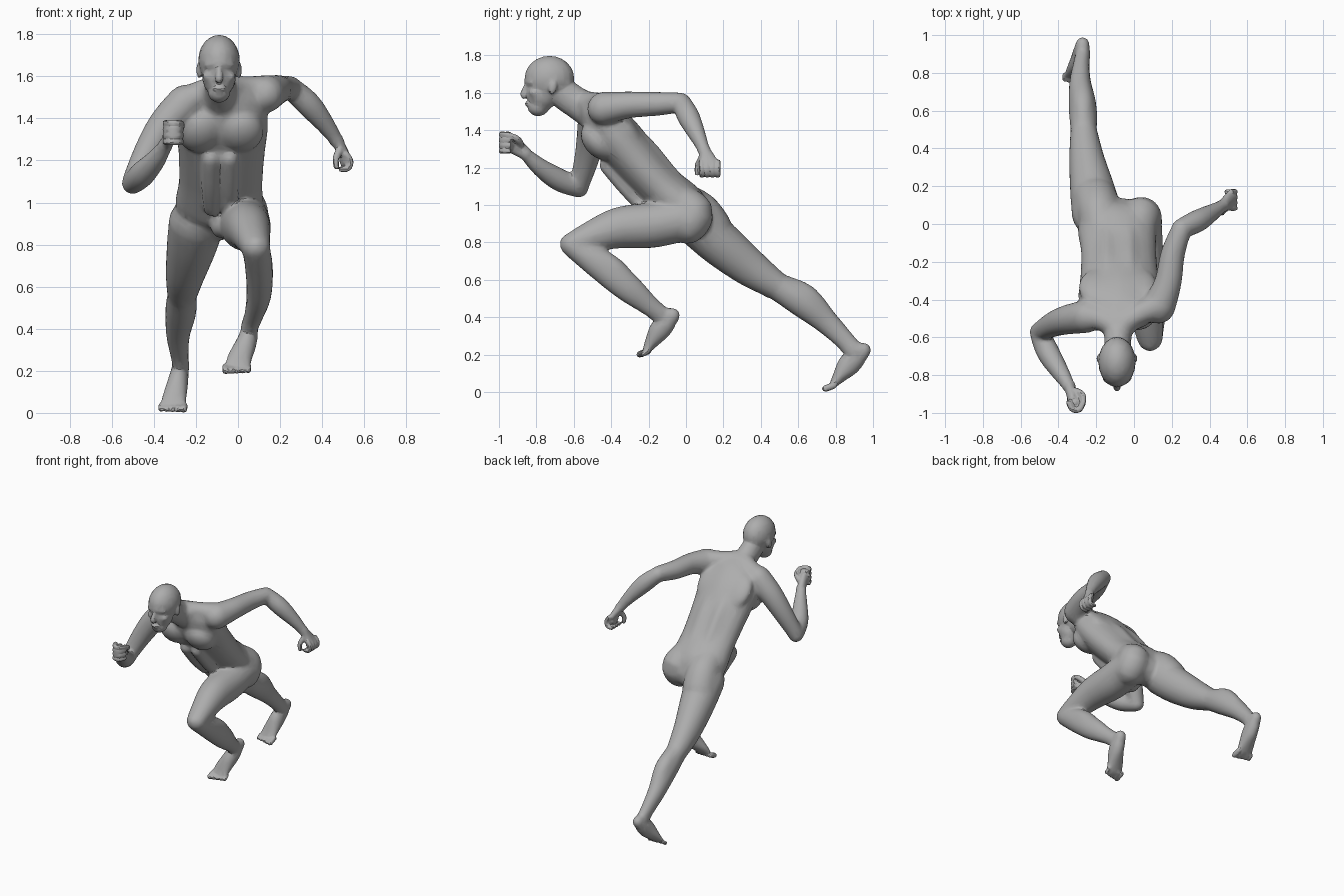
import bpy, bmesh, math
from mathutils import Vector, Matrix

bm = bmesh.new()
SIDES = 20


def spline(p, n=4):
    """Smoothly interpolate a list of equal-length tuples."""
    out = []
    for i in range(len(p) - 1):
        a, b, c, d = p[max(i - 1, 0)], p[i], p[i + 1], p[min(i + 2, len(p) - 1)]
        for k in range(n):
            t = k / n
            out.append([0.5 * (2 * q + (r - o) * t + (2 * o - 5 * q + 4 * r - s) * t * t
                        + (3 * q - o - 3 * r + s) * t ** 3) for o, q, r, s in zip(a, b, c, d)])
    return out + [list(p[-1])]


def limb(sections, hint=(1, 0, 0)):
    """Loft ellipses (x, y, z, width radius[, depth radius]) along a path, with domed ends."""
    secs = spline([s if len(s) == 5 else (*s, s[3]) for s in sections])
    pts = [Vector(s[:3]) for s in secs]
    frames = []
    for i, s in enumerate(secs):
        t = (pts[min(i + 1, len(pts) - 1)] - pts[max(i - 1, 0)]).normalized()
        frames.append((pts[i], t, s[3], s[4]))

    def dome(f, sign):
        p, t, a, b = f
        r = min(a, b)
        return [(p + t * sign * r * math.sin(w), t, a * math.cos(w), b * math.cos(w)) for w in (0.5, 1.0, 1.4)]
    frames = dome(frames[0], -1)[::-1] + frames + dome(frames[-1], 1)
    rings = []
    for p, t, a, b in frames:
        u = Vector(hint)
        u = (u - t * u.dot(t)).normalized()
        v = t.cross(u)
        angles = [2 * math.pi * k / SIDES for k in range(SIDES)]
        rings.append([bm.verts.new(p + u * a * math.cos(w) + v * b * math.sin(w)) for w in angles])
    for r, s in zip(rings, rings[1:]):
        for k in range(SIDES):
            j = (k + 1) % SIDES
            bm.faces.new((r[k], r[j], s[j], s[k]))
    bm.faces.new(rings[0][::-1])
    bm.faces.new(rings[-1])


def blob(center, radii, tilt=0.0):
    """Ellipsoid, tilted about the x axis."""
    m = Matrix.Translation(center) @ Matrix.Rotation(tilt, 4, 'X') @ Matrix.Diagonal((*radii, 1))
    bmesh.ops.create_uvsphere(bm, u_segments=20, v_segments=12, radius=1, matrix=m)


# torso, leaning forward
limb([(-0.095, 0.03, 0.93, .185, .11), (-0.09, -0.02, 0.99, .21, .132), (-0.082, -0.14, 1.10, .20, .124),
      (-0.078, -0.27, 1.24, .207, .132), (-0.075, -0.39, 1.38, .22, .134), (-0.07, -0.465, 1.475, .195, .108),
      (-0.08, -0.52, 1.535, .115, .07)])
for s in (-1, 1):
    x = -0.085
    blob((x + s * .10, -0.468, 1.338), (.108, .078, .115), 0.72)         # chest muscle
    blob((x + s * .11, -0.335, 1.425), (.10, .05, .13), 0.75)            # shoulder blade
    limb([(x + s * .055, 0.0, 1.06, .05), (x + s * .055, -0.10, 1.17, .052),
          (x + s * .055, -0.22, 1.31, .055), (x + s * .05, -0.36, 1.44, .05)])  # back muscle beside the spine
    limb([(x + s * .045, -0.42, 1.21, .045), (x + s * .045, -0.30, 1.07, .045),
          (x + s * .04, -0.20, 0.97, .04)])                              # belly
# buttocks and groin
limb([(0.01, -0.05, 1.02, .10), (0.035, 0.04, 0.96, .108), (0.04, 0.01, 0.90, .11)])
limb([(-0.17, -0.05, 1.03, .10), (-0.185, 0.06, 0.965, .115), (-0.205, 0.13, 0.87, .12)])
blob((-0.085, -0.12, 0.90), (.05, .07, .07))
# trapezius to each shoulder
limb([(-0.06, -0.53, 1.55, .06), (0.04, -0.47, 1.54, .062), (0.14, -0.43, 1.53, .078)], hint=(0, 1, 0))
limb([(-0.10, -0.54, 1.55, .06), (-0.18, -0.50, 1.515, .065), (-0.27, -0.49, 1.465, .08)], hint=(0, 1, 0))
# neck
limb([(-0.08, -0.50, 1.49, .09, .09), (-0.085, -0.59, 1.55, .073, .085), (-0.09, -0.70, 1.625, .07, .08)])

# head: skull, face, jaw
HX = -0.09
blob((HX, -0.73, 1.675), (.099, .133, .122))
blob((HX, -0.77, 1.60), (.08, .085, .10))
blob((HX, -0.79, 1.525), (.053, .058, .05))
# brow, nose, lips
limb([(HX - .055, -0.825, 1.655, .016), (HX, -0.85, 1.66, .016), (HX + .055, -0.825, 1.655, .016)], hint=(0, 0, 1))
limb([(HX, -0.85, 1.645, .012), (HX, -0.868, 1.60, .017), (HX, -0.865, 1.585, .019)])
blob((HX, -0.842, 1.54), (.032, .02, .014))
for s in (-1, 1):
    blob((HX + s * .05, -0.81, 1.60), (.028, .03, .022))             # cheekbone
    blob((HX + s * .094, -0.712, 1.63), (.014, .022, .04), -0.2)     # ear

# trailing arm
limb([(0.13, -0.44, 1.515, .09), (0.18, -0.31, 1.535, .073), (0.205, -0.16, 1.54, .065),
      (0.25, -0.03, 1.548, .055)], hint=(0, 0, 1))
limb([(0.248, -0.025, 1.548, .053), (0.335, 0.015, 1.468, .061), (0.42, 0.065, 1.365, .045),
      (0.475, 0.10, 1.285, .032)], hint=(0, 1, 0))
limb([(0.475, 0.10, 1.285, .034, .028), (0.508, 0.125, 1.22, .05, .026)], hint=(0, 1, 0))
blob((0.508, 0.125, 1.20), (.026, .045, .03))
for i in range(4):
    y = 0.084 + 0.029 * i
    limb([(0.515, y, 1.23, .015), (0.536, y, 1.195, .014), (0.523, y, 1.162, .014), (0.49, y, 1.158, .013)],
         hint=(0, 1, 0))
limb([(0.485, 0.085, 1.25, .02), (0.465, 0.062, 1.21, .016), (0.468, 0.06, 1.17, .014)], hint=(0, 1, 0))

# leading arm
limb([(-0.25, -0.49, 1.475, .088), (-0.345, -0.505, 1.375, .08), (-0.425, -0.53, 1.25, .068),
      (-0.50, -0.572, 1.10, .053)], hint=(0, 1, 0))
limb([(-0.502, -0.572, 1.09, .053), (-0.455, -0.68, 1.135, .062), (-0.39, -0.785, 1.205, .049),
      (-0.34, -0.865, 1.28, .033)], hint=(0, 0, 1))
limb([(-0.34, -0.865, 1.28, .036, .028), (-0.322, -0.935, 1.33, .05, .028)], hint=(0, 0, 1))
blob((-0.308, -0.945, 1.333), (.035, .03, .05))
for i in range(4):
    z = 1.378 - 0.03 * i
    limb([(-0.345, -0.945, z, .015), (-0.325, -0.982, z, .015), (-0.288, -0.982, z, .015),
          (-0.268, -0.945, z, .013)], hint=(0, 0, 1))
limb([(-0.31, -0.885, 1.325, .02), (-0.272, -0.905, 1.355, .017), (-0.268, -0.95, 1.375, .014)], hint=(0, 0, 1))

# leading leg
limb([(0.03, -0.02, 0.92, .12, .115), (0.035, -0.18, 0.892, .121, .122), (0.05, -0.36, 0.877, .106, .111),
      (0.072, -0.52, 0.825, .083, .082), (0.085, -0.61, 0.79, .069, .063)])
limb([(0.085, -0.612, 0.785, .066, .062), (0.10, -0.47, 0.69, .067, .083), (0.10, -0.32, 0.565, .06, .079),
      (0.075, -0.20, 0.465, .046, .057), (0.055, -0.13, 0.41, .043, .05)])
blob((0.085, -0.63, 0.792), (.045, .047, .052))
limb([(0.098, -0.50, 0.745, .05), (0.105, -0.38, 0.655, .06), (0.095, -0.24, 0.53, .035)])    # calf muscle
limb([(0.06, -0.07, 0.412, .039, .043), (0.042, -0.135, 0.338, .048, .057), (0.01, -0.185, 0.265, .057, .036),
      (-0.004, -0.215, 0.215, .06, .018)])

# trailing leg
limb([(-0.195, 0.05, 0.91, .135, .125), (-0.22, 0.18, 0.795, .12, .122), (-0.25, 0.34, 0.665, .095, .103),
      (-0.265, 0.48, 0.57, .074, .077)])
limb([(-0.265, 0.47, 0.575, .068, .073), (-0.272, 0.62, 0.485, .075, .085), (-0.285, 0.75, 0.375, .058, .067),
      (-0.278, 0.85, 0.275, .044, .054), (-0.27, 0.90, 0.22, .041, .052)])
blob((-0.265, 0.45, 0.545), (.045, .05, .045))
limb([(-0.268, 0.53, 0.58, .045), (-0.272, 0.65, 0.51, .06), (-0.28, 0.78, 0.385, .035)])     # calf muscle
limb([(-0.272, 0.952, 0.226, .039, .043), (-0.285, 0.875, 0.15, .048, .06), (-0.30, 0.82, 0.083, .056, .037),
      (-0.31, 0.785, 0.037, .059, .019)])

# toes, shorter and thinner toward the outside
for fx, fy, fz, side in ((-0.004, -0.228, 0.203, 1), (-0.312, 0.765, 0.02, -1)):
    for i in range(5):
        r = 0.018 - 0.0012 * i
        x = fx + side * (i - 2) * 0.027
        limb([(x, fy + .025, fz + .015, r), (x, fy - .02 + .005 * i, fz - .002, r)])

# fuse all parts into one skin
bmesh.ops.recalc_face_normals(bm, faces=bm.faces)
mesh = bpy.data.meshes.new("runner_body")
bm.to_mesh(mesh)
bm.free()
body = bpy.data.objects.new("runner_body", mesh)
bpy.context.collection.objects.link(body)


def bake():
    """Replace the mesh by its modified version."""
    bpy.context.view_layer.update()
    body.data = bpy.data.meshes.new_from_object(body.evaluated_get(bpy.context.evaluated_depsgraph_get()))
    body.data.name = "runner_body"
    body.modifiers.clear()


fuse = body.modifiers.new("fuse", 'REMESH')
fuse.mode, fuse.voxel_size = 'VOXEL', 0.007
soften = body.modifiers.new("soften", 'SMOOTH')
soften.factor, soften.iterations = 0.5, 2
bake()

# blend the muscles together, leaving head, hands and feet crisp
crisp = [(Vector(c), r) for c, r in (((HX, -0.76, 1.64), .19), ((0.505, 0.12, 1.21), .11), ((-0.31, -0.93, 1.33), .11),
                                     ((0.01, -0.17, 0.27), .14), ((-0.295, 0.83, 0.09), .14))]
bm = bmesh.new()
bm.from_mesh(body.data)
bulk = [v for v in bm.verts if all((v.co - c).length > r for c, r in crisp)]
for _ in range(22):
    bmesh.ops.smooth_vert(bm, verts=bulk, factor=0.5, use_axis_x=True, use_axis_y=True, use_axis_z=True)
bm.to_mesh(body.data)
bm.free()

# reduce to facets
facet = body.modifiers.new("facet", 'DECIMATE')
facet.ratio = 0.08
bake()

skin = bpy.data.materials.new("plain_grey")
skin.diffuse_color = (0.42, 0.42, 0.42, 1)
body.data.materials.clear()
body.data.materials.append(skin)

bpy.context.view_layer.objects.active = body
body.select_set(True)
bpy.ops.object.shade_smooth_by_angle(angle=math.radians(25))
